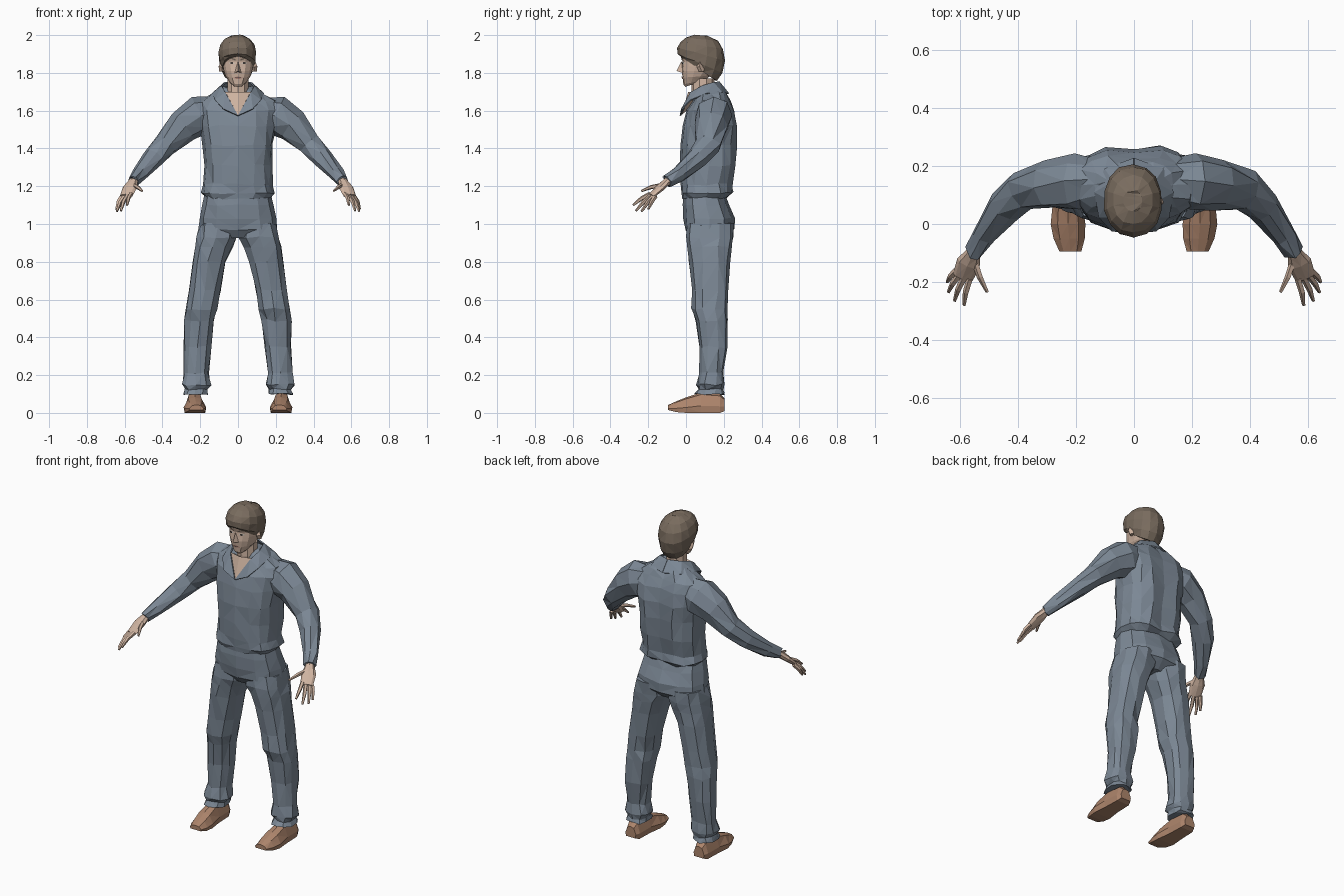
import bpy, bmesh, math, random
from mathutils import Vector
from mathutils.bvhtree import BVHTree

random.seed(4)


def material(name, rgb):
    m = bpy.data.materials.new(name)
    m.diffuse_color = (*rgb, 1)
    return m


CLOTH = material("blue_grey_cloth", (0.20, 0.245, 0.30))
SKIN = material("skin", (0.63, 0.46, 0.36))
HAIR = material("brown_hair", (0.19, 0.148, 0.112))
SHOE = material("tan_leather", (0.42, 0.235, 0.15))
DARK = material("dark_eye", (0.05, 0.04, 0.035))
WHITE = material("eye_white", (0.6, 0.57, 0.53))
LIP = material("lip", (0.42, 0.22, 0.18))


def build(name, verts, faces, mat, jitter=0.0):
    bm = bmesh.new()
    vs = [bm.verts.new(v) for v in verts]
    for f in faces:
        bm.faces.new([vs[i] for i in f])
    for v in vs:
        v.co += Vector([random.uniform(-jitter, jitter) for _ in range(3)])
    bmesh.ops.recalc_face_normals(bm, faces=bm.faces)
    bmesh.ops.triangulate(bm, faces=bm.faces, quad_method='SHORT_EDGE')
    me = bpy.data.meshes.new(name)
    bm.to_mesh(me)
    bm.free()
    me.materials.append(mat)
    ob = bpy.data.objects.new(name, me)
    bpy.context.collection.objects.link(ob)
    return ob


def loft(name, rings, mat, jitter=0.0):
    n = len(rings[0])
    verts = [p for r in rings for p in r]
    faces = [(k * n + i, k * n + (i + 1) % n, (k + 1) * n + (i + 1) % n, (k + 1) * n + i)
             for k in range(len(rings) - 1) for i in range(n)]
    faces += [tuple(range(n)), tuple(range(len(verts) - n, len(verts)))]
    return build(name, verts, faces, mat, jitter)


def oval(zf, zb, x0, x1, y0, y1, n=12, p=2.5):
    """Squarish ring; zf and zb are the heights at its front and back."""
    pts = []
    for i in range(n):
        a = 2 * math.pi * i / n - math.pi / 2
        c, s = math.cos(a), math.sin(a)
        u = math.copysign(abs(c) ** (2 / p), c) if abs(c) > 1e-6 else 0
        v = math.copysign(abs(s) ** (2 / p), s) if abs(s) > 1e-6 else 0
        t = (v + 1) / 2
        pts.append(Vector(((x0 + x1) / 2 + u * (x1 - x0) / 2, y0 + t * (y1 - y0), zf + t * (zb - zf))))
    return pts


def tube(name, path, mat, n=8, jitter=0.0):
    """Path entries: x, y, z, sideways radius, upright radius."""
    cs = [Vector(p[:3]) for p in path]
    rings = []
    for i, p in enumerate(path):
        t = (cs[min(i + 1, len(cs) - 1)] - cs[max(i - 1, 0)]).normalized()
        side = t.cross(Vector((0, 0, 1))).normalized()
        up = side.cross(t)
        rings.append([cs[i] + side * math.cos(2 * math.pi * k / n) * p[3]
                      + up * math.sin(2 * math.pi * k / n) * p[4] for k in range(n)])
    return loft(name, rings, mat, jitter)


# Shirt, with a crease down the spine
shirt = loft("shirt", [oval(z, z, -h, h, a, b, 16) for z, h, a, b in [
    (1.135, .172, -.015, .215), (1.165, .196, -.025, .255), (1.21, .182, -.025, .25),
    (1.31, .182, -.028, .265), (1.42, .188, -.03, .275), (1.52, .203, -.018, .28),
    (1.60, .212, .0, .265), (1.65, .2, .035, .24), (1.69, .135, .05, .215),
    (1.725, .085, .065, .18)]], CLOTH, .006)
for v in shirt.data.vertices:
    if abs(v.co.x) < .02 and v.co.y > .2:
        v.co.y -= .02

# Trousers: hips and two legs
loft("trouser_hips", [oval(z, z, -h, h, a, b) for z, h, a, b in [
    (.925, .14, .03, .2), (.97, .208, -.005, .255), (1.03, .202, -.012, .256),
    (1.1, .188, -.018, .23), (1.18, .172, -.012, .2)]], CLOTH, .004)
LEG = [(1.0, .01, .205, .005, .25), (.93, .004, .222, .0, .25), (.88, .028, .235, .01, .245),
       (.80, .06, .246, .02, .235), (.65, .09, .265, .03, .225), (.55, .11, .278, .03, .215),
       (.49, .12, .283, .055, .222), (.35, .14, .286, .07, .215), (.21, .156, .288, .075, .2),
       (.15, .143, .3, .058, .205), (.125, .165, .282, .065, .195), (.1, .16, .292, .048, .203)]
ARM = [(.12, .15, 1.60, .075, .075), (.2, .147, 1.575, .1, .103), (.29, .137, 1.52, .086, .09),
       (.385, .115, 1.42, .07, .066), (.45, .06, 1.345, .06, .056),
       (.52, -.035, 1.265, .043, .042), (.555, -.1, 1.225, .033, .034)]
PALM = [(.545, -.08, 1.24, .024, .022), (.557, -.105, 1.22, .028, .021),
        (.572, -.135, 1.193, .042, .02), (.592, -.184, 1.148, .036, .013)]
FINGERS = {"index_finger": ((.567, -.19, 1.16), (.587, -.28, 1.10)),
           "middle_finger": ((.586, -.185, 1.15), (.62, -.265, 1.07)),
           "ring_finger": ((.602, -.175, 1.145), (.641, -.235, 1.067)),
           "little_finger": ((.614, -.162, 1.147), (.645, -.2, 1.078)),
           "thumb": ((.55, -.13, 1.205), (.507, -.235, 1.175))}
# Shoe sections: y, centre x, half width, sole height, top height
SHOES = [(.205, .23, .035, .01, .075), (.18, .23, .046, .0, .1), (.08, .23, .05, .0, .108),
         (.0, .228, .06, .0, .082), (-.05, .224, .054, .004, .062), (-.095, .22, .038, .015, .042)]

for s, side in ((-1, "right"), (1, "left")):
    loft(side + "_trouser_leg", [[Vector((p.x * s, p.y, p.z)) for p in oval(z, z, *r, 10)]
                                 for z, *r in LEG], CLOTH, .006)
    tube(side + "_sleeve", [(p[0] * s, *p[1:]) for p in ARM], CLOTH, 8, .006)
    tube(side + "_palm", [(p[0] * s, *p[1:]) for p in PALM], SKIN, 8)
    for name, (a, b) in FINGERS.items():
        a, b = Vector((a[0] * s, *a[1:])), Vector((b[0] * s, *b[1:]))
        mid = a.lerp(b, .5) + Vector((.004 * s, 0, .006))
        tube(side + "_" + name, [(*a, .012, .012), (*mid, .011, .011), (*b, .006, .006)], SKIN, 5)
    loft(side + "_shoe", [[Vector((s * (x + w * u), y, lo + (hi - lo) * v)) for u, v in
                           ((-.9, 0), (.9, 0), (1, .35), (.6, .9), (0, 1), (-.6, .9), (-1, .35))]
                          for y, x, w, lo, hi in SHOES], SHOE)
    # Collar half: upper edge, then folded lower edge
    inner = [(0, .175, 1.752), (.07, .145, 1.748), (.086, .085, 1.73), (.066, .025, 1.695), (0, -.03, 1.573)]
    outer = [(0, .225, 1.69), (.1, .19, 1.695), (.135, .11, 1.69), (.12, .025, 1.655), (.078, -.022, 1.608)]
    collar = build(side + "_collar", [(x * s, y, z) for x, y, z in inner + outer],
                   [(i, i + 1, i + 6, i + 5) for i in range(4)], CLOTH)
    mod = collar.modifiers.new("thickness", 'SOLIDIFY')
    mod.thickness, mod.offset = .008, 0
    # Ear
    tube(side + "_ear", [(s * .074, .07, 1.83, .016, .026), (s * .09, .085, 1.835, .018, .032)], SKIN, 6)

# Neck and open throat
loft("neck", [oval(z, z, -h, h, a, b, 10, 2) for z, h, a, b in [
    (1.60, .062, .04, .15), (1.70, .06, .028, .15), (1.77, .058, .03, .15)]], SKIN)
build("throat", [(-.068, .03, 1.70), (0, .012, 1.70), (.068, .03, 1.70), (0, -.027, 1.575), (0, .08, 1.66)],
      [(0, 1, 3), (1, 2, 3), (0, 4, 1), (1, 4, 2), (0, 3, 4), (2, 4, 3)], SKIN)

# Head
head = loft("head", [oval(z, zb, -h, h, a, b, 14, 2.3) for z, zb, h, a, b in [
    (1.726, 1.75, .028, -.004, .07), (1.74, 1.76, .043, -.014, .1), (1.775, 1.785, .065, -.018, .13),
    (1.81, 1.81, .076, -.023, .16), (1.835, 1.835, .081, -.02, .17), (1.86, 1.86, .083, -.018, .175),
    (1.885, 1.885, .083, -.027, .175), (1.93, 1.93, .075, -.02, .17)]], SKIN)
build("nose", [(0, -.024, 1.862), (-.018, -.017, 1.8), (.018, -.017, 1.8), (0, -.05, 1.81), (0, .0, 1.8)],
      [(0, 1, 3), (0, 3, 2), (1, 4, 3), (3, 4, 2), (0, 4, 1), (0, 2, 4)], SKIN)

# Hair cap: front edge high on the brow, back edge low on the neck
loft("hair", [oval(zf, zb, -h - .003, h - .003, a, b, 14, 2.2) for zf, zb, h, a, b in [
    (1.89, 1.755, .082, -.032, .165), (1.9, 1.8, .096, -.044, .192), (1.935, 1.865, .101, -.045, .205),
    (1.965, 1.925, .092, -.03, .197), (1.988, 1.968, .068, .0, .168), (2.0, 1.994, .032, .045, .12)]],
    HAIR, .0025)

# Face details laid on the head as thin plates
tree = BVHTree.FromPolygons([v.co for v in head.data.vertices], [p.vertices for p in head.data.polygons])


def plate(name, pts, mat, lift):
    verts = []
    for x, z in pts:
        hit = tree.ray_cast(Vector((x, -1, z)), Vector((0, 1, 0)))[0]
        verts.append((x, hit.y - lift, z))
    build(name, verts, [tuple(range(len(verts)))], mat)


for s, side in ((-1, "right"), (1, "left")):
    plate(side + "_eyebrow", [(s * x, z) for x, z in ((.012, 1.872), (.035, 1.881), (.058, 1.872),
                                                      (.035, 1.873), (.012, 1.865))], HAIR, .004)
    plate(side + "_eye", [(s * x, z) for x, z in ((.017, 1.851), (.034, 1.859), (.05, 1.852), (.034, 1.846))],
          WHITE, .004)
    plate(side + "_iris", [(s * x, z) for x, z in ((.027, 1.857), (.041, 1.857), (.041, 1.847), (.027, 1.847))],
          DARK, .007)
plate("mouth", [(-.026, 1.774), (0, 1.782), (.026, 1.774), (0, 1.766)], LIP, .004)
plate("mouth_line", [(-.026, 1.775), (0, 1.777), (.026, 1.775), (0, 1.773)], DARK, .006)
